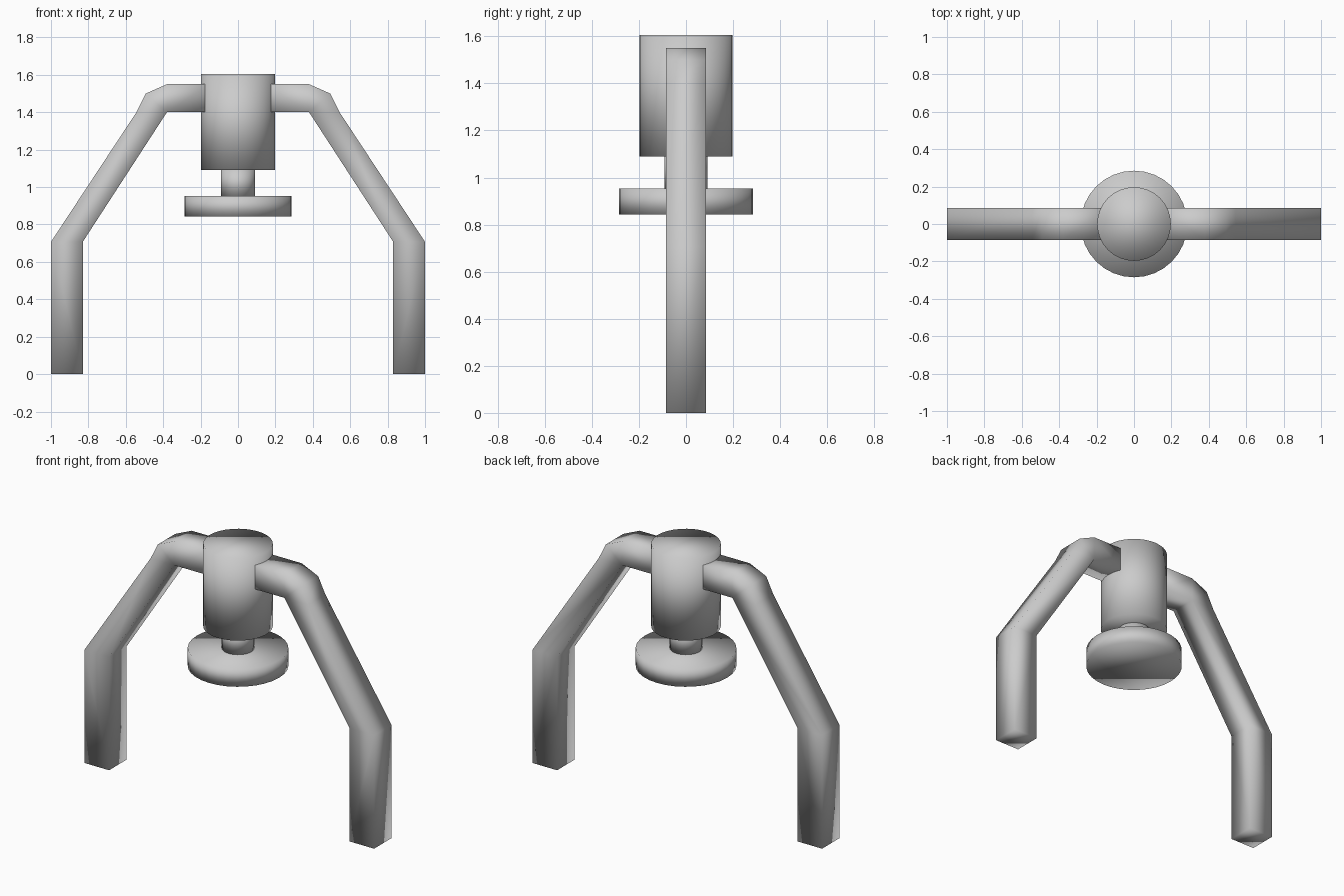
import bpy
import bmesh

if "Cube" in bpy.data.objects:
    bpy.data.objects.remove(bpy.data.objects["Cube"])


def lathe_part(name, radius, z_bottom, z_top, sides=32):
    """Upright, capped cylinder with smooth shading."""
    bpy.ops.mesh.primitive_cylinder_add(
        vertices=sides, radius=radius, depth=z_top - z_bottom,
        location=(0, 0, (z_bottom + z_top) / 2))
    obj = bpy.context.object
    obj.name = name
    bpy.ops.object.shade_smooth()
    return obj


def square_arm(name, stations, half_width):
    """Square bar through (outer, inner) x/z pairs, mirrored across x = 0."""
    bm = bmesh.new()
    rings = []
    for (ox, oz), (ix, iz) in stations:
        rings.append([bm.verts.new(p) for p in (
            (ox, -half_width, oz), (ox, half_width, oz),
            (ix, half_width, iz), (ix, -half_width, iz))])
    for a, b in zip(rings, rings[1:]):
        for i in range(4):
            j = (i + 1) % 4
            bm.faces.new((a[i], a[j], b[j], b[i]))
    bm.faces.new(rings[0])
    bm.faces.new(rings[-1])
    # rings sharing the inner elbow pivot collapse into a fan
    bmesh.ops.remove_doubles(bm, verts=bm.verts[:], dist=0.0005)
    bmesh.ops.recalc_face_normals(bm, faces=bm.faces[:])
    for f in bm.faces:
        f.smooth = True
    mesh = bpy.data.meshes.new(name)
    bm.to_mesh(mesh)
    bm.free()
    obj = bpy.data.objects.new(name, mesh)
    bpy.context.collection.objects.link(obj)
    mirror = obj.modifiers.new("Mirror", 'MIRROR')
    mirror.use_axis[0] = True
    return obj


# Central housing, stem and foot disc
lathe_part("central_housing", 0.197, 1.09, 1.605)
lathe_part("stem", 0.092, 0.95, 1.095)
lathe_part("foot_disc", 0.285, 0.843, 0.953)

# Bent side legs: foot, knee, fanned elbow, end inside the housing
elbow = (0.38, 1.40)
square_arm("side_legs", [
    ((1.00, 0.00), (0.83, 0.00)),
    ((1.00, 0.707), (0.83, 0.707)),
    ((0.543, 1.40), elbow),
    ((0.493, 1.50), elbow),
    ((0.38, 1.55), elbow),
    ((0.15, 1.55), (0.15, 1.40)),
], 0.086)
